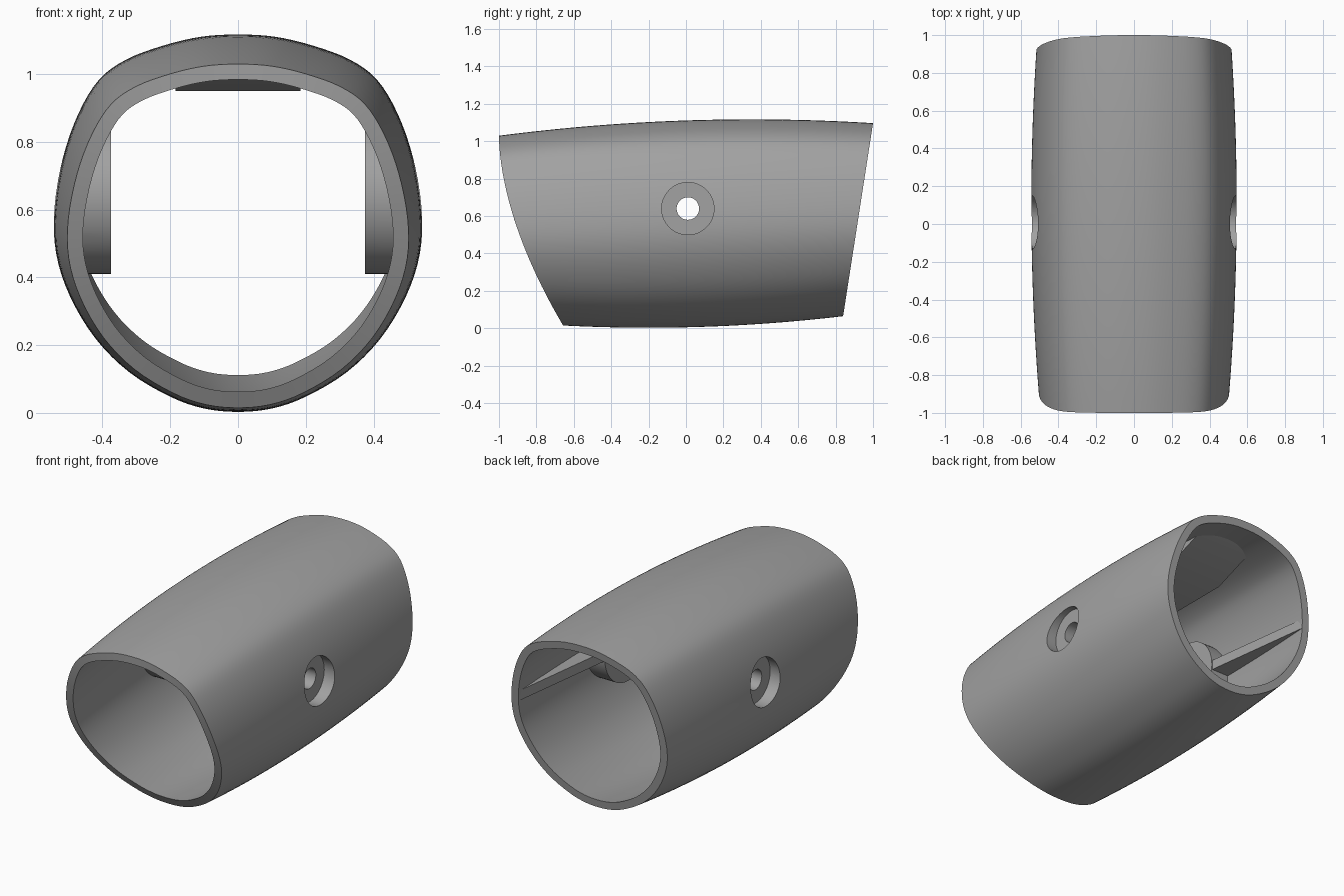
import bpy, bmesh, math
from mathutils import Vector, Matrix

if "Cube" in bpy.data.objects:
    bpy.data.objects.remove(bpy.data.objects["Cube"])

grey = bpy.data.materials.new("plain grey")
grey.use_nodes = True
COLOUR = (0.36, 0.36, 0.36, 1)
grey.diffuse_color = COLOUR
grey.node_tree.nodes["Principled BSDF"].inputs["Base Color"].default_value = COLOUR

WALL = 0.046        # shell thickness
STEPS = 32          # rings along the length
BORE_Z = 0.64       # height of the side bores


def make_object(name, bm):
    bmesh.ops.recalc_face_normals(bm, faces=bm.faces)
    mesh = bpy.data.meshes.new(name)
    bm.to_mesh(mesh)
    bm.free()
    mesh.materials.append(grey)
    obj = bpy.data.objects.new(name, mesh)
    bpy.context.scene.collection.objects.link(obj)
    return obj


# Cross-section: half outline from top to bottom, smoothed and mirrored
half = [(0, 1.115), (0.11, 1.108), (0.22, 1.082), (0.33, 1.04), (0.41, 0.98), (0.47, 0.88),
        (0.515, 0.75), (0.54, 0.6), (0.535, 0.47), (0.495, 0.345), (0.42, 0.22),
        (0.32, 0.12), (0.2, 0.048), (0.1, 0.013), (0, 0.003)]


def smooth_outline(points, cuts=4):
    mirror = [(-x, z) for x, z in points[-2:0:-1]]
    loop = [Vector(p) for p in points + mirror]
    n = len(loop)
    out = []
    for i in range(n):
        a, b, c, d = (loop[(i + k) % n] for k in (-1, 0, 1, 2))
        for s in range(cuts):
            t = s / cuts
            out.append(0.5 * (2 * b + (c - a) * t + (2 * a - 5 * b + 4 * c - d) * t * t
                              + (3 * b - a - 3 * c + d) * t ** 3))
    return out


outline = smooth_outline(half)
COUNT = len(outline)


def outward(i):
    tangent = outline[(i + 1) % COUNT] - outline[i - 1]
    return Vector((-tangent.y, tangent.x)).normalized()


def shell_point(i, t, inset):
    """Point on the barrel surface, between the curved front cut and the slanted rear cut."""
    p, n = outline[i], outward(i)
    z = p.y
    for _ in range(6):
        front = -1 + 0.34 * (max(0, 1.03 - z) / 1.01) ** 1.75
        rear = 0.84 + 0.16 * (z - 0.065) / 1.032
        y = front + (rear - front) * t
        width = 0.543 - 0.04 * (y - 0.1) ** 2
        top = 1.117 - 0.048 * (y - 0.35) ** 2
        bottom = 0.003 + 0.057 * (y + 0.2) ** 2
        x = p.x / 0.541 * width + n.x * inset
        z = bottom + (p.y - 0.003) / 1.112 * (top - bottom) + n.y * inset
    return Vector((x, y, z))


# Make sure the normals used for insetting point to the inside
INWARD = -1 if outward(0).y > 0 else 1


def add_skin(bm, inset):
    rings = [[bm.verts.new(shell_point(i, s / STEPS, INWARD * inset)) for i in range(COUNT)]
             for s in range(STEPS + 1)]
    for a, b in zip(rings, rings[1:]):
        for i in range(COUNT):
            j = (i + 1) % COUNT
            bm.faces.new((a[i], a[j], b[j], b[i]))
    return rings


def make_shell():
    bm = bmesh.new()
    outer, inner = add_skin(bm, 0), add_skin(bm, WALL)
    for end in (0, -1):
        for i in range(COUNT):
            j = (i + 1) % COUNT
            bm.faces.new((outer[end][i], outer[end][j], inner[end][j], inner[end][i]))
    return make_object("sleeve_shell", bm)


def make_core():
    bm = bmesh.new()
    rings = add_skin(bm, WALL * 0.5)
    for end in (0, -1):
        bm.faces.new(rings[end])
    return make_object("core_helper", bm)


def cylinder_x(name, radius, x0, x1):
    bm = bmesh.new()
    place = (Matrix.Translation(((x0 + x1) / 2, 0.01, BORE_Z))
             @ Matrix.Rotation(math.pi / 2, 4, 'Y'))
    bmesh.ops.create_cone(bm, cap_ends=True, segments=64, radius1=radius, radius2=radius,
                          depth=abs(x1 - x0), matrix=place)
    return make_object(name, bm)


def prism(name, points, offset):
    """Extrude a flat polygon by an offset vector."""
    bm = bmesh.new()
    face = bm.faces.new([bm.verts.new(p) for p in points])
    extruded = bmesh.ops.extrude_face_region(bm, geom=[face])["geom"]
    moved = [v for v in extruded if isinstance(v, bmesh.types.BMVert)]
    bmesh.ops.translate(bm, verts=moved, vec=offset)
    return make_object(name, bm)


def combine(obj, tool, operation):
    mod = obj.modifiers.new("cut", 'BOOLEAN')
    mod.object, mod.operation, mod.solver = tool, operation, 'EXACT'
    graph = bpy.context.evaluated_depsgraph_get()
    mesh = bpy.data.meshes.new_from_object(obj.evaluated_get(graph))
    obj.modifiers.clear()
    obj.data = mesh


shell = make_shell()
core = make_core()
helpers = [core]
parts = [shell]

# Round bosses, counterbored holes and tapering ribs on both sides
for side, label in ((1, "left"), (-1, "right")):
    boss = cylinder_x(label + "_boss", 0.23, side * 0.375, side * 0.6)
    combine(boss, core, 'INTERSECT')
    cutters = [cylinder_x(label + "_hole_cutter", 0.06, side * 0.2, side * 0.8),
               cylinder_x(label + "_counterbore_cutter", 0.14, side * 0.47, side * 0.8)]
    for cutter in cutters:
        combine(boss, cutter, 'DIFFERENCE')
        combine(shell, cutter, 'DIFFERENCE')
    helpers += cutters
    z = BORE_Z - 0.03
    rib = prism(label + "_rib", [(side * 0.375, 0.2, z), (side * 0.47, 0.93, z),
                                 (side * 0.6, 0.93, z), (side * 0.6, 0.2, z)], (0, 0, 0.06))
    combine(rib, core, 'INTERSECT')
    parts += [boss, rib]

# Ramped pad under the roof
pad = prism("roof_pad", [(-0.185, -0.8, 1.02), (-0.185, -0.2, 0.95), (-0.185, 0.53, 0.95),
                         (-0.185, 0.83, 1.06), (-0.185, 0.83, 1.2), (-0.185, -0.8, 1.2)],
            (0.37, 0, 0))
combine(pad, core, 'INTERSECT')
parts.append(pad)

for helper in helpers:
    bpy.data.objects.remove(helper)

# Smooth shading with sharp rims
bpy.ops.object.select_all(action='DESELECT')
for part in parts:
    part.select_set(True)
bpy.context.view_layer.objects.active = shell
bpy.ops.object.shade_smooth_by_angle(angle=math.radians(30))
